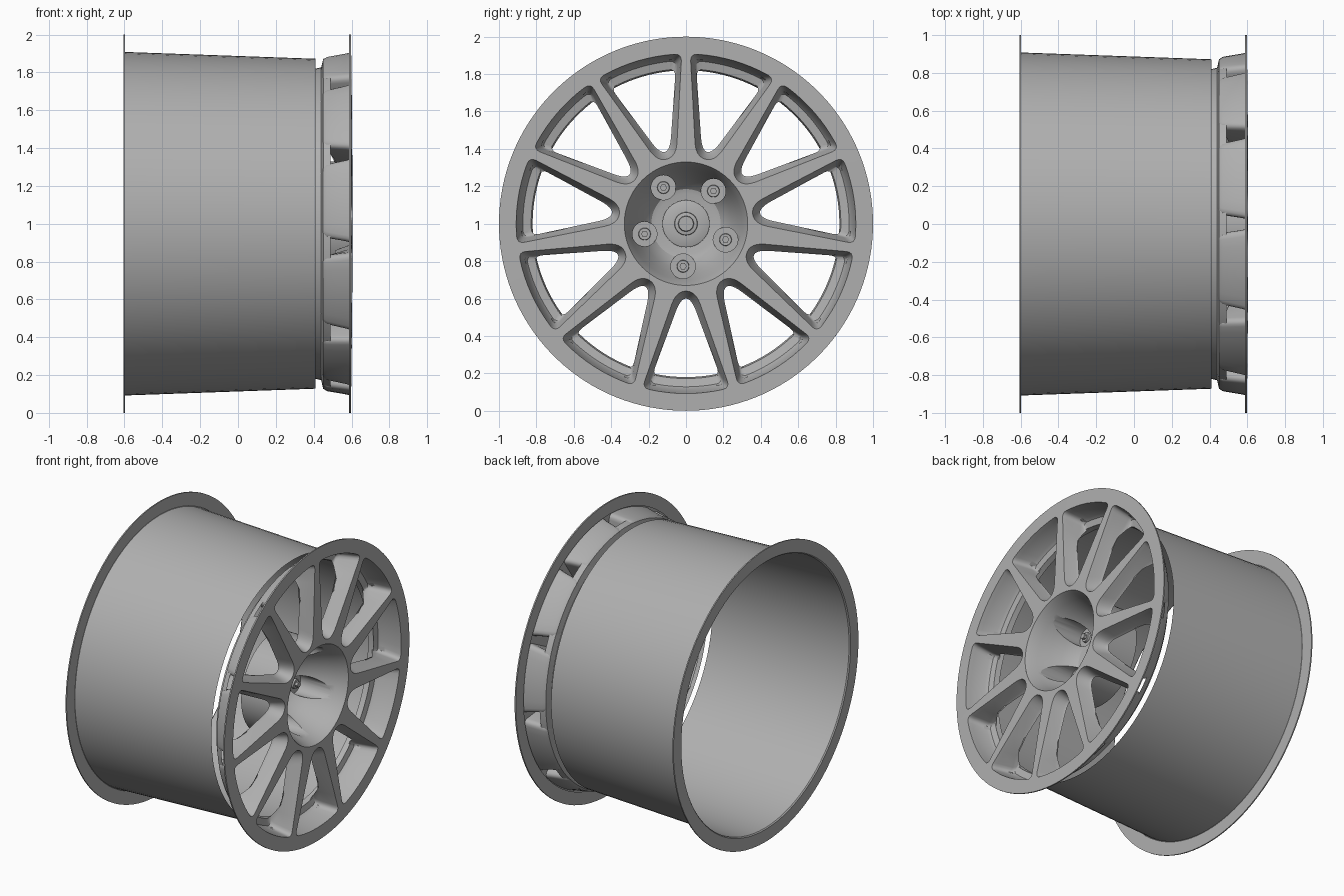
import bpy, bmesh
from math import pi, sin, cos, sqrt, radians
from mathutils import Vector, Matrix

if "Cube" in bpy.data.objects:
    bpy.data.objects.remove(bpy.data.objects["Cube"])

N = 11              # spokes
S = pi / N          # half sector angle
HUB_R = 0.33

grey = bpy.data.materials.new("dark_grey")
grey.diffuse_color = (0.43, 0.43, 0.43, 1)
grey.use_nodes = True
grey.node_tree.nodes["Principled BSDF"].inputs["Base Color"].default_value = grey.diffuse_color


def finish(name, bm, angle=30):
    bmesh.ops.remove_doubles(bm, verts=bm.verts, dist=1e-5)
    bmesh.ops.recalc_face_normals(bm, faces=bm.faces)
    me = bpy.data.meshes.new(name)
    bm.to_mesh(me)
    bm.free()
    me.materials.append(grey)
    ob = bpy.data.objects.new(name, me)
    bpy.context.collection.objects.link(ob)
    bpy.ops.object.select_all(action='DESELECT')
    ob.select_set(True)
    bpy.context.view_layer.objects.active = ob
    bpy.ops.object.shade_smooth_by_angle(angle=radians(angle))
    return ob


def polar(x, r, a):
    return Vector((x, r * cos(a), 1 + r * sin(a)))


def revolve(name, profile, segs=88):
    """Turn (x, radius) points around the wheel axis."""
    bm = bmesh.new()
    rings = []
    for x, r in profile:
        if r == 0:
            rings.append([bm.verts.new((x, 0, 1))] * segs)
        else:
            rings.append([bm.verts.new(polar(x, r, -pi / 2 + 2 * pi * i / segs)) for i in range(segs)])
    for a, b in zip(rings, rings[1:]):
        for i in range(segs):
            j = (i + 1) % segs
            vs = list(dict.fromkeys((a[i], a[j], b[j], b[i])))
            if len(vs) > 2:
                bm.faces.new(vs)
    return finish(name, bm)


def cylinder(name, x0, x1, r, y, z, segs, r_top=None):
    bm = bmesh.new()
    m = Matrix.Translation(((x0 + x1) / 2, y, z)) @ Matrix.Rotation(pi / 2, 4, 'Y')
    bmesh.ops.create_cone(bm, cap_ends=True, segments=segs, radius1=r, radius2=r_top or r,
                          depth=x1 - x0, matrix=m)
    return finish(name, bm)


def cut(ob, cutter):
    mod = ob.modifiers.new("cut", 'BOOLEAN')
    mod.operation, mod.solver, mod.object = 'DIFFERENCE', 'EXACT', cutter
    bpy.context.view_layer.objects.active = ob
    bpy.ops.object.modifier_apply(modifier=mod.name)
    bpy.data.objects.remove(cutter)


def bezier(a, b, c, q):
    return a * (1 - q) ** 2 + b * (2 * q * (1 - q)) + c * q * q


def window_half(ro, h_out, h_in, ri, c=0.038, g=0.075):
    """Half outline of one opening: outer arc, corner, spoke side, round inner end."""
    ax, nrm = Vector((cos(S), sin(S))), Vector((sin(S), -cos(S)))
    A = ax * sqrt(ro * ro - h_out * h_out) + nrm * h_out
    B = ax * ((ri - h_in * sin(S)) / cos(S)) + nrm * h_in
    d = (B - A).normalized()
    end = S - h_out / ro - c / ro
    pts = [Vector((ro * cos(end * i / 4), ro * sin(end * i / 4))) for i in range(5)]
    a, b, e = pts[-1], A + d * c, B - d * g
    pts += [bezier(a, A, b, i / 4) for i in range(1, 5)]
    pts += [b.lerp(e, t) for t in (0.2, 0.5, 1)]
    pts += [bezier(e, B, Vector((ri, 0)), i / 6) for i in range(1, 7)]
    return pts


def sector_half(win, m=6, k=13):
    """Sector border points matching the window outline one to one."""
    last, out = len(win) - 1, []
    for i, p in enumerate(win):
        if i <= m:
            r, a = 1.0, S * i / m
        elif i <= k:
            f = (p.length - win[k].length) / (win[m].length - win[k].length)
            r, a = HUB_R + (1 - HUB_R) * f, S
        else:
            r, a = HUB_R, S * (last - i) / (last - k)
        out.append(Vector((r * cos(a), r * sin(a))))
    return out


def face_x(p):
    return 0.605 - 0.008 * p.length_squared


def wall_x(p, x):
    """Walls reach full depth at the rim and get shallower along the spokes."""
    t = min(max((p.length - 0.72) / 0.1, 0), 1)
    return 0.6 - (0.6 - x) * (0.55 + 0.45 * t)


# Spoked face: front skin plus sloping walls of every opening
front = window_half(0.908, 0.023, 0.052, 0.36)
halves = [(sector_half(front), None),
          (front, None),
          (window_half(0.902, 0.030, 0.058, 0.366), 0.57),
          (window_half(0.885, 0.045, 0.076, 0.388), 0.47),
          (window_half(0.872, 0.050, 0.081, 0.395), 0.45),
          (window_half(0.828, 0.055, 0.085, 0.40), 0.44)]
bm = bmesh.new()
for k in range(N):
    th = -pi / 2 + 2 * S * k
    loops = []
    for half, x in halves:
        full = half + [Vector((p.x, -p.y)) for p in half[-2:0:-1]]
        loops.append([bm.verts.new((wall_x(p, x) if x else face_x(p), p.x * cos(th) - p.y * sin(th),
                                    1 + p.x * sin(th) + p.y * cos(th))) for p in full])
    for a, b in zip(loops, loops[1:]):
        for i in range(len(a)):
            j = (i + 1) % len(a)
            bm.faces.new((a[i], a[j], b[j], b[i]))
finish("spoked_face", bm)

# Small bridges that carry the rim wall across the back of each spoke
bm = bmesh.new()
for k in range(N):
    rows = [[bm.verts.new(polar(x, r, pi / 2 + 2 * S * k + 0.025 * i)) for i in range(-4, 5)]
            for x, r in ((0.44, 0.828), (0.451, 0.872), (0.49, 0.884))]
    for a, b in zip(rows, rows[1:]):
        for i in range(8):
            bm.faces.new((a[i], a[i + 1], b[i + 1], b[i]))
finish("spoke_bridges", bm)

# Thin edge behind the front lip, and the ring behind the spokes
revolve("front_lip", [(0.597, 1.0), (0.588, 1.0), (0.588, 0.915)], 132)
revolve("inner_ring", [(0.445, 0.828), (0.41, 0.82)], 132)

# Barrel with rear flange
revolve("barrel", [(-0.597, 0.912), (-0.597, 1.0), (-0.605, 1.0), (-0.605, 0.915),
                   (-0.598, 0.908), (0.41, 0.872)], 88)

# Hub with deep bowl
hub = revolve("hub", [(0.29, 0), (0.29, 0.16), (0.297, 0.185), (0.325, 0.212), (0.385, 0.245),
                      (0.46, 0.276), (0.53, 0.3), (0.582, 0.319), (0.6041, HUB_R),
                      (0.255, HUB_R), (0.255, 0)])

# Five bolt pockets and bolts
for i in range(5):
    a = radians(50 + 72 * i)
    y, z = 0.228 * cos(a), 1 + 0.228 * sin(a)
    cut(hub, cylinder("pocket_cutter", 0.28, 0.7, 0.066, y, z, 32))
    cylinder("bolt_washer", 0.275, 0.295, 0.034, y, z, 24, 0.031)
    cylinder("bolt_head", 0.29, 0.315, 0.019, y, z, 6)
bpy.ops.object.select_all(action='DESELECT')
bpy.context.view_layer.objects.active = hub
hub.select_set(True)
bpy.ops.object.shade_smooth_by_angle(angle=radians(30))

# Centre cap and nut
revolve("centre_cap", [(0.285, 0.126), (0.30, 0.126), (0.303, 0.121), (0.305, 0.062),
                       (0.32, 0.06), (0.322, 0.055), (0.322, 0)], 48)
cylinder("centre_nut", 0.315, 0.34, 0.044, 0, 1, 12, 0.04)
